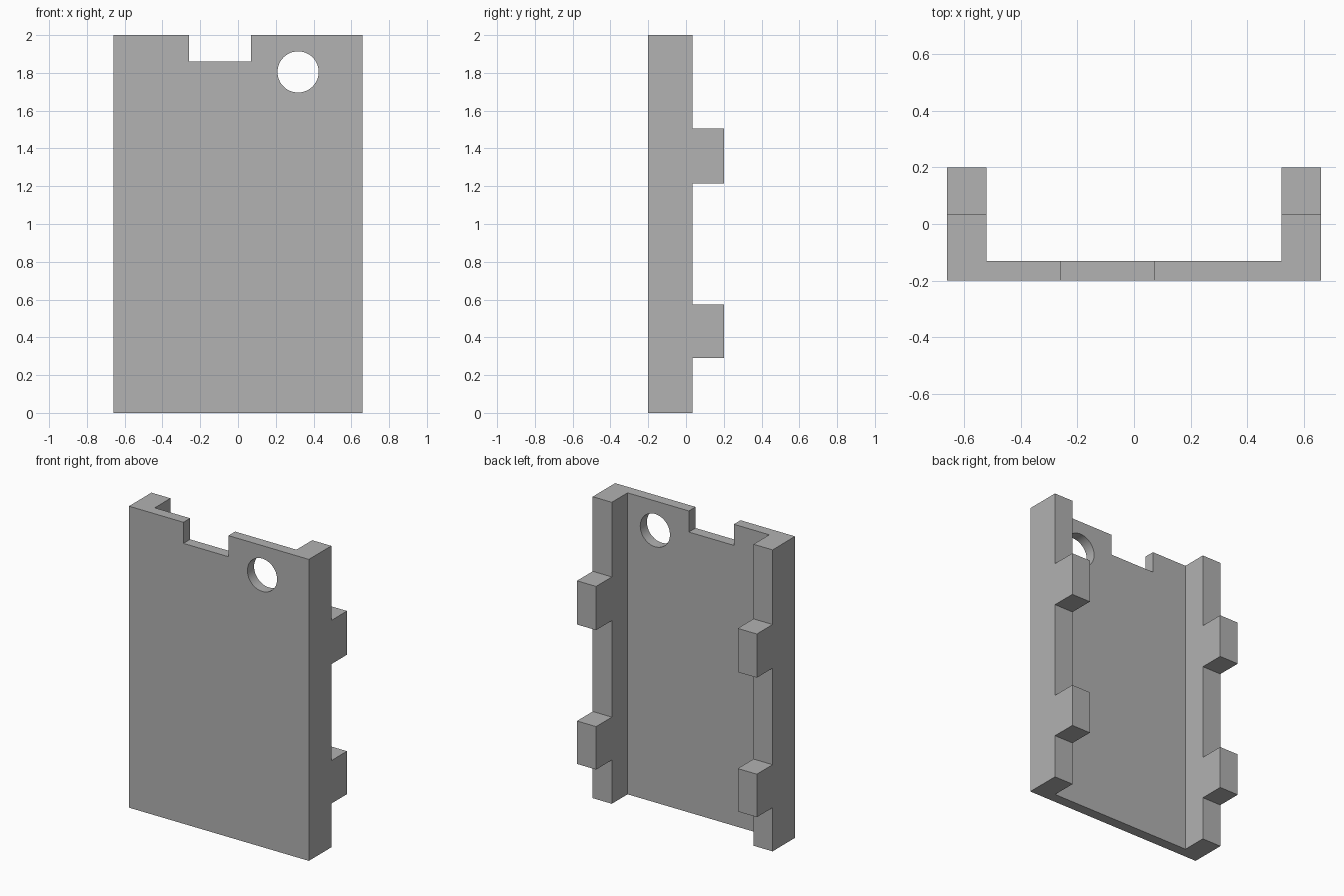
import bpy
import bmesh
from mathutils import Vector

if "Cube" in bpy.data.objects:
    bpy.data.objects.remove(bpy.data.objects["Cube"], do_unlink=True)

HALF_W, RAIL_IN, HEIGHT = 0.66, 0.52, 2.0
FRONT, PANEL_BACK, RAIL_BACK, TAB_BACK = -0.2, -0.13, 0.035, 0.2
TABS = [(0.29, 0.575), (1.215, 1.505)]

grey = bpy.data.materials.new("plain grey")
grey.use_nodes = True
grey.diffuse_color = (0.445, 0.445, 0.445, 1)
grey.node_tree.nodes["Principled BSDF"].inputs["Base Color"].default_value = grey.diffuse_color


def add_object(name, bm):
    mesh = bpy.data.meshes.new(name)
    bmesh.ops.recalc_face_normals(bm, faces=bm.faces[:])
    bm.to_mesh(mesh)
    bm.free()
    mesh.materials.append(grey)
    obj = bpy.data.objects.new(name, mesh)
    bpy.context.collection.objects.link(obj)
    return obj


def extrude_outline(points, offset):
    bm = bmesh.new()
    face = bm.faces.new([bm.verts.new(p) for p in points])
    geom = bmesh.ops.extrude_face_region(bm, geom=[face], use_keep_orig=True)["geom"]
    moved = [g for g in geom if isinstance(g, bmesh.types.BMVert)]
    bmesh.ops.translate(bm, verts=moved, vec=offset)
    return bm


# Channel: front panel with a rail along each side
right_side = [(HALF_W, FRONT), (HALF_W, RAIL_BACK), (RAIL_IN, RAIL_BACK), (RAIL_IN, PANEL_BACK)]
outline = right_side + [(-x, y) for x, y in reversed(right_side)]
bm = extrude_outline([(x, y, 0) for x, y in outline], (0, 0, HEIGHT))
bmesh.ops.recalc_face_normals(bm, faces=bm.faces[:])

# Tabs: slice the rails at the tab heights and pull out the back faces
for low, high in TABS:
    for z in (low, high):
        bmesh.ops.bisect_plane(bm, geom=bm.verts[:] + bm.edges[:] + bm.faces[:],
                               plane_co=(0, 0, z), plane_no=(0, 0, 1))
tab_faces = []
for f in bm.faces:
    c = f.calc_center_median()
    if abs(c.y - RAIL_BACK) < 0.001 and any(a < c.z < b for a, b in TABS):
        tab_faces.append(f)
geom = bmesh.ops.extrude_face_region(bm, geom=tab_faces)["geom"]
moved = [g for g in geom if isinstance(g, bmesh.types.BMVert)]
bmesh.ops.translate(bm, verts=moved, vec=(0, TAB_BACK - RAIL_BACK, 0))
bmesh.ops.dissolve_limit(bm, angle_limit=0.01, verts=bm.verts[:], edges=bm.edges[:])
cover = add_object("cover_plate", bm)

# Cutters: notch in the top edge and round hole beside it
notch = [(-0.26, 1.86), (0.07, 1.86), (0.07, 2.1), (-0.26, 2.1)]
cutters = [add_object("notch_cutter",
                      extrude_outline([(x, -0.3, z) for x, z in notch], (0, 0.25, 0)))]
bm = bmesh.new()
bmesh.ops.create_circle(bm, segments=48, radius=0.109)
ring = [Vector((v.co.x + 0.318, -0.3, v.co.y + 1.805)) for v in bm.verts]
bm.free()
cutters.append(add_object("hole_cutter", extrude_outline(ring, (0, 0.25, 0))))

bpy.context.view_layer.objects.active = cover
cover.select_set(True)
for cutter in cutters:
    cutter.hide_render = True
    mod = cover.modifiers.new(cutter.name, "BOOLEAN")
    mod.operation = "DIFFERENCE"
    mod.solver = "EXACT"
    mod.object = cutter
    bpy.ops.object.modifier_apply(modifier=mod.name)
for cutter in cutters:
    bpy.data.objects.remove(cutter, do_unlink=True)

bpy.ops.object.shade_smooth_by_angle()
